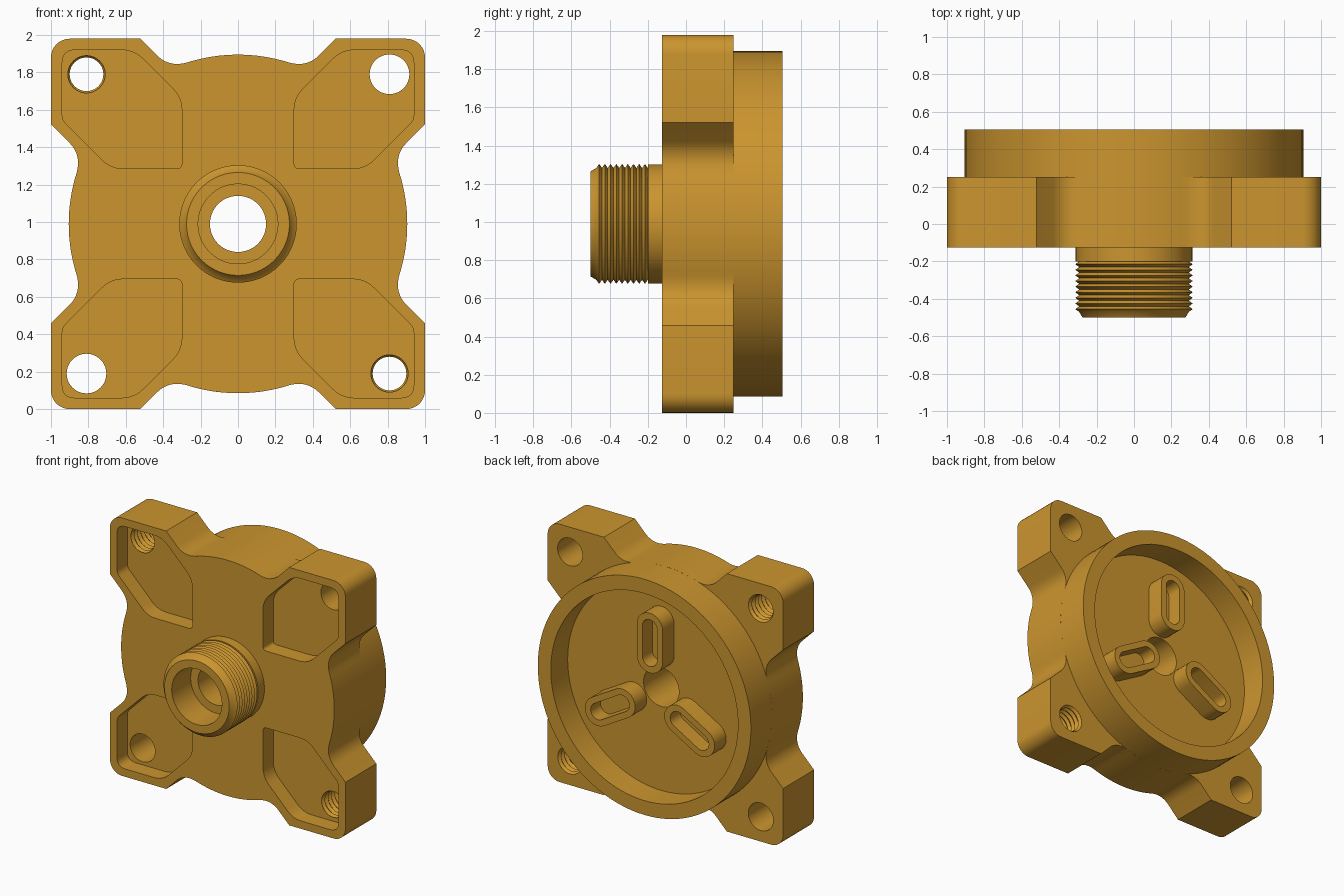
import bpy, bmesh, math
from math import sin, cos, radians

if "Cube" in bpy.data.objects:
    bpy.data.objects.remove(bpy.data.objects["Cube"], do_unlink=True)

MID = 0.99          # height of the main axis
FRONT, BACK, RIM, FLOOR = -0.125, 0.25, 0.505, 0.3
SIDES = 96

brass = bpy.data.materials.new("brass")
brass.use_nodes = True
colour = (0.60, 0.30, 0.028, 1)
brass.diffuse_color = colour
brass.node_tree.nodes["Principled BSDF"].inputs["Base Color"].default_value = colour


def finish(name, bm):
    bmesh.ops.recalc_face_normals(bm, faces=bm.faces)
    mesh = bpy.data.meshes.new(name)
    bm.to_mesh(mesh)
    bm.free()
    mesh.materials.append(brass)
    obj = bpy.data.objects.new(name, mesh)
    bpy.context.collection.objects.link(obj)
    return obj


def prism(name, points, y0, y1):
    """Extrude an (x, z) outline along y."""
    bm = bmesh.new()
    face = bm.faces.new([bm.verts.new((x, y0, MID + z)) for x, z in points])
    new = bmesh.ops.extrude_face_region(bm, geom=[face])["geom"]
    verts = [v for v in new if isinstance(v, bmesh.types.BMVert)]
    bmesh.ops.translate(bm, verts=verts, vec=(0, y1 - y0, 0))
    return finish(name, bm)


def lathe(name, profile, x=0, z=0, closed=True, sides=SIDES):
    """Turn an (r, y) profile about a y-parallel axis; open profiles get caps."""
    bm = bmesh.new()
    angles = [math.tau * i / sides for i in range(sides)]
    rings = [[bm.verts.new((x + r * cos(a), y, MID + z + r * sin(a))) for a in angles]
             for r, y in profile]
    pairs = list(zip(rings, rings[1:]))
    if closed:
        pairs.append((rings[-1], rings[0]))
    else:
        bm.faces.new(rings[0])
        bm.faces.new(rings[-1])
    for a, b in pairs:
        for i in range(sides):
            j = (i + 1) % sides
            bm.faces.new((a[i], a[j], b[j], b[i]))
    return finish(name, bm)


def select(obj):
    bpy.ops.object.select_all(action='DESELECT')
    obj.select_set(True)
    bpy.context.view_layer.objects.active = obj


def cut(obj, cutter):
    mod = obj.modifiers.new("cut", 'BOOLEAN')
    mod.operation, mod.solver, mod.object = 'DIFFERENCE', 'EXACT', cutter
    select(obj)
    bpy.ops.object.modifier_apply(modifier=mod.name)
    bpy.data.objects.remove(cutter, do_unlink=True)


def smooth(obj):
    select(obj)
    bpy.ops.object.shade_smooth_by_angle(angle=radians(30))


def arc(cx, cz, r, a0, a1, n):
    steps = [radians(a0 + (a1 - a0) * i / n) for i in range(n + 1)]
    return [(cx + r * cos(a), cz + r * sin(a)) for a in steps]


def rounded(corners, n=6):
    """Round each corner (x, z, tangent length); zero keeps it sharp."""
    out = []
    for i, (x, z, t) in enumerate(corners):
        if not t:
            out.append((x, z))
            continue
        ends = []
        for px, pz, _ in (corners[i - 1], corners[(i + 1) % len(corners)]):
            d = math.hypot(px - x, pz - z)
            ends.append((x + (px - x) * t / d, z + (pz - z) * t / d))
        for k in range(n + 1):
            s = k / n
            w = ((1 - s) ** 2, 2 * s * (1 - s), s * s)
            out.append(tuple(w[0] * a + w[1] * c + w[2] * b
                             for a, c, b in zip(ends[0], (x, z), ends[1])))
    return out


def stadium(length, width, distance, angle):
    """Radial slot outline centred at a distance along an angle."""
    r, h = width / 2, (length - width) / 2
    pts = arc(distance + h, 0, r, -90, 90, 12) + arc(distance - h, 0, r, 90, 270, 12)
    c, s = cos(radians(angle)), sin(radians(angle))
    return [(x * c - z * s, x * s + z * c) for x, z in pts]


def zigzag(y0, y1, pitch, root, crest):
    n = round((y1 - y0) / pitch)
    pts = []
    for i in range(n):
        pts += [(root, y0 + i * pitch), (crest, y0 + (i + 0.5) * pitch)]
    return pts + [(root, y1)]


# Flange outline: round body blending into four square ears
R, BLEND, CX, CZ = 0.905, 0.15, 0.325, 1.005
turn = math.degrees(math.atan2(CZ, CX))
shoulder = arc(0, 0, R, 90, turn, 8) + arc(CX, CZ, BLEND, turn + 180, 315, 10)[1:]
quarter = shoulder + [(0.522, 0.99)] + arc(0.9, 0.89, 0.1, 90, 0, 8)
quarter += [(1, 0.532)] + [(z, x) for x, z in reversed(shoulder)]
half = quarter + [(x, -z) for x, z in reversed(quarter)][1:]
outline = half + [(-x, z) for x, z in reversed(half)][1:-1]
flange = prism("flange", outline, FRONT, BACK)

# Corner pockets and mounting holes, two plain and two threaded
pocket = rounded([(0.30, 0.295, 0.03), (0.68, 0.295, 0.07), (0.94, 0.555, 0.03),
                  (0.94, 0.93, 0.07), (0.555, 0.93, 0.07), (0.30, 0.675, 0.07)])
for sx in (-1, 1):
    for sz in (-1, 1):
        cut(flange, prism("pocket_cutter", [(sx * x, sz * z) for x, z in pocket],
                          FRONT - 0.1, 0.0))
        if sx == sz:
            bore = [(0.106, -0.3), (0.106, 0.4)]
        else:
            bore = zigzag(-0.212, 0.388, 0.04, 0.09, 0.106)
        cut(flange, lathe("hole_cutter", bore, sx * 0.81, sz * 0.8, False, 48))
cut(flange, lathe("bore_cutter", [(0.15, -0.3), (0.15, 0.4)], closed=False))
smooth(flange)

# Round cup behind the flange
smooth(lathe("back_cup", [(0.15, BACK), (R, BACK), (R, RIM), (0.795, RIM),
                          (0.795, FLOOR), (0.15, FLOOR)]))

# Threaded neck with stepped bore
thread = zigzag(-0.47, -0.2, 0.03, 0.293, 0.314)
neck = [(0.15, FRONT), (0.312, FRONT), (0.312, -0.2)] + thread[::-1]
neck += [(0.275, -0.5), (0.213, -0.5), (0.213, -0.27), (0.15, -0.27)]
smooth(lathe("threaded_neck", neck))

# Three slotted bosses inside the cup
for i, angle in enumerate((90, 210, 330)):
    boss = prism(f"slotted_boss_{i + 1}", stadium(0.46, 0.22, 0.39, angle), FLOOR, 0.44)
    cut(boss, prism("slot_cutter", stadium(0.36, 0.125, 0.39, angle), 0.32, 0.6))
    smooth(boss)
